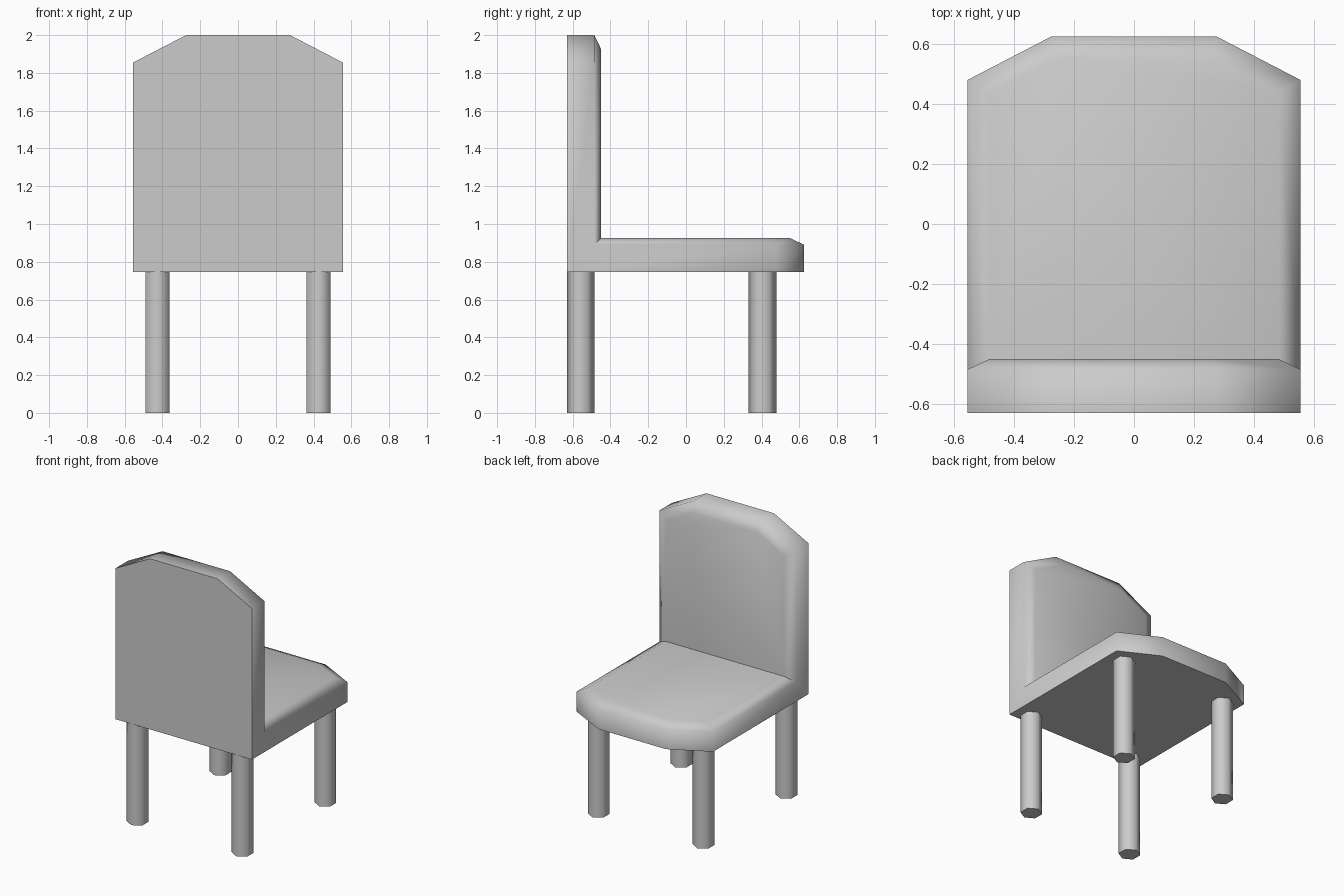
import bpy, bmesh, math

if "Cube" in bpy.data.objects:
    bpy.data.objects.remove(bpy.data.objects["Cube"])

Y0, Z0, T, B = -0.63, 0.745, 0.18, 0.145   # corner of the L, cushion thickness, height where bevel starts


def finish(obj):
    bpy.ops.object.select_all(action='DESELECT')
    obj.select_set(True)
    bpy.context.view_layer.objects.active = obj
    bpy.ops.object.shade_smooth_by_angle(angle=math.radians(70))


def loop(u0, half, side, tip, end):
    """Open outline (x, u) running round one cushion panel."""
    right = [(half, u0), (half, side), (tip, end)]
    return right + [(-x, u) for x, u in reversed(right)]


def panel(bm, place):
    """Chamfered cushion with a soft edge, mitred where u = thickness."""
    levels = [(loop(0, 0.555, 1.11, 0.275, 1.255), 0),
              (loop(B, 0.555, 1.11, 0.275, 1.255), B),
              (loop(T, 0.482, 1.066, 0.257, 1.182), T)]
    rings = [[bm.verts.new(place(x, u, v)) for x, u in pts] for pts, v in levels]
    for lo, hi in zip(rings, rings[1:]):
        for i in range(5):
            bm.faces.new((lo[i], lo[i + 1], hi[i + 1], hi[i]))
    bm.faces.new(rings[0])
    bm.faces.new(rings[2])


# Seat and backrest: the same panel laid flat and stood upright
bm = bmesh.new()
panel(bm, lambda x, u, v: (x, Y0 + u, Z0 + v))
panel(bm, lambda x, u, v: (x, Y0 + v, Z0 + u))
bmesh.ops.remove_doubles(bm, verts=bm.verts, dist=0.0005)
bmesh.ops.recalc_face_normals(bm, faces=bm.faces)
mesh = bpy.data.meshes.new("seat_and_backrest")
bm.to_mesh(mesh)
bm.free()
seat = bpy.data.objects.new("seat_and_backrest", mesh)
bpy.context.collection.objects.link(seat)
finish(seat)

# Six-sided legs
for row, y in (("backrest_side", -0.557), ("seat_edge", 0.405)):
    for side, x in (("left", -0.427), ("right", 0.427)):
        bpy.ops.mesh.primitive_cylinder_add(vertices=6, radius=0.073, depth=Z0,
                                            location=(x, y, Z0 / 2))
        leg = bpy.context.object
        leg.name = f"{row}_leg_{side}"
        finish(leg)
